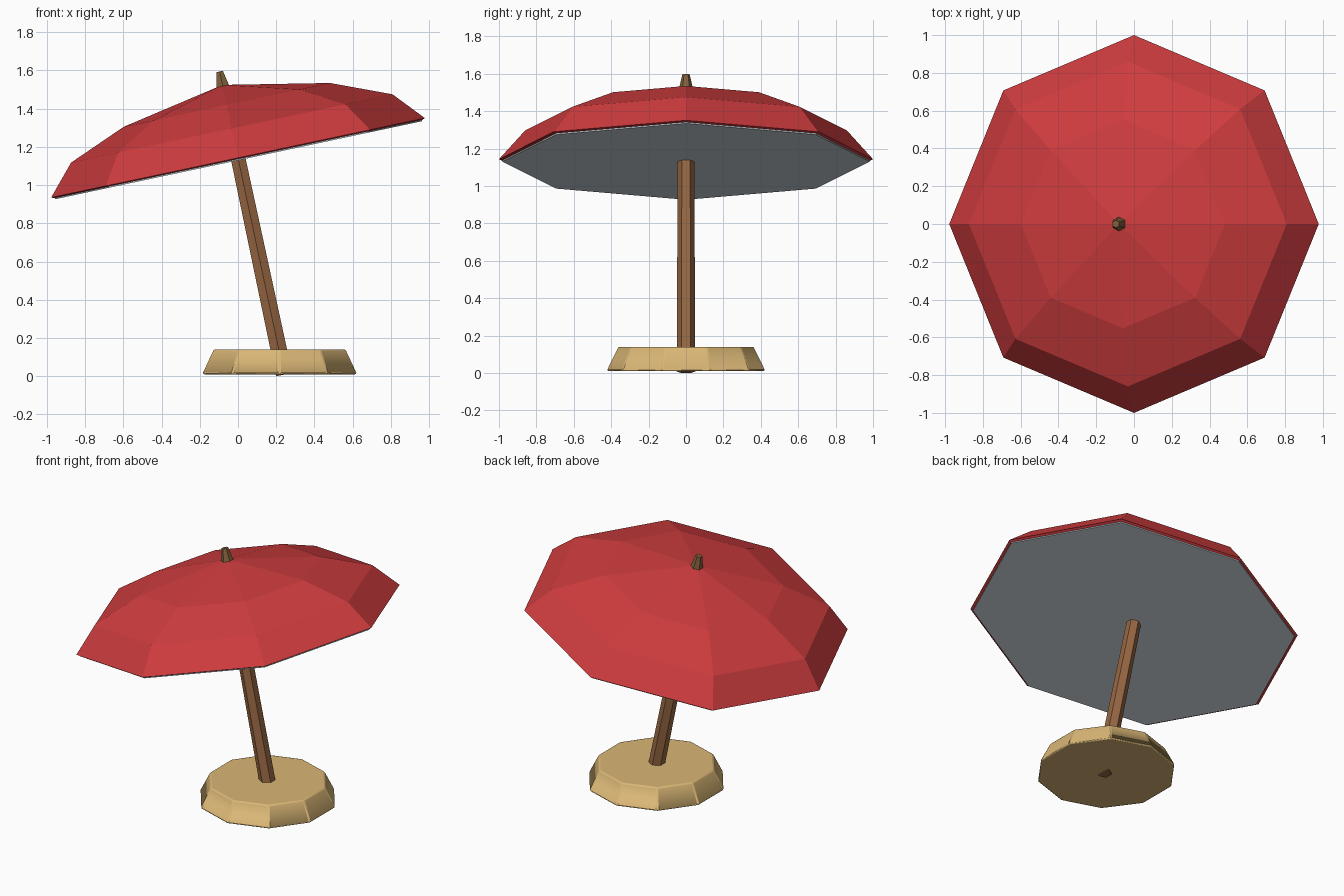
import bpy, bmesh, math
from mathutils import Matrix

if "Cube" in bpy.data.objects:
    bpy.data.objects.remove(bpy.data.objects["Cube"])

TILT = math.radians(-12)
# Canopy frame: origin at the rim centre, local z along the leaning pole
LEAN = Matrix.Translation((0, 0, 1.143)) @ Matrix.Rotation(TILT, 4, 'Y')


def material(name, rgb):
    m = bpy.data.materials.new(name)
    m.diffuse_color = (*rgb, 1)
    m.use_nodes = True
    m.node_tree.nodes["Principled BSDF"].inputs["Base Color"].default_value = m.diffuse_color
    return m


RED = material("canopy red", (0.62, 0.045, 0.048))
LINING = material("pale lining", (0.70, 0.77, 0.82))
WOOD = material("brown wood", (0.31, 0.135, 0.055))
KNOB = material("dark wood", (0.22, 0.12, 0.045))
SAND = material("sand stone", (0.70, 0.47, 0.18))


def lathe(name, profile, sides, mat, matrix, start=0.0):
    """Faceted solid from (radius, height) rings, bottom to top; radius 0 is a tip."""
    bm = bmesh.new()
    rings = []
    for r, z in profile:
        if r == 0:
            rings.append([bm.verts.new((0, 0, z))] * sides)
            continue
        angles = [start + math.tau * i / sides for i in range(sides)]
        rings.append([bm.verts.new((r * math.cos(a), r * math.sin(a), z)) for a in angles])
    for low, high in zip(rings, rings[1:]):
        for i in range(sides):
            j = (i + 1) % sides
            quad = [low[i], low[j], high[j], high[i]]
            bm.faces.new(list(dict.fromkeys(quad)))
    for ring in (rings[0], rings[-1]):
        if ring[0] != ring[1]:
            bm.faces.new(ring)
    bmesh.ops.recalc_face_normals(bm, faces=bm.faces)
    me = bpy.data.meshes.new(name)
    bm.to_mesh(me)
    bm.free()
    me.materials.append(mat)
    ob = bpy.data.objects.new(name, me)
    ob.matrix_world = matrix
    bpy.context.collection.objects.link(ob)
    return ob


# Eight-panel canopy with a pale disc closing its underside
lathe("canopy", [(0.985, -0.006), (1.0, 0.0), (0.86, 0.157), (0.552, 0.283), (0, 0.39)],
      8, RED, LEAN)
lathe("canopy_lining", [(0.982, -0.013), (0.982, -0.005)], 8, LINING, LEAN)

# Hexagonal pole, slightly thicker at the foot, and the knob above the canopy
lathe("pole", [(0.05, -1.16), (0.043, 0.2)], 6, WOOD, LEAN, math.pi / 2)
lathe("top_knob", [(0.043, 0.36), (0.02, 0.462)], 6, KNOB, LEAN, math.pi / 2)

# Ten-sided base with softened edges
base = lathe("base", [(0.422, 0.01), (0.422, 0.018), (0.362, 0.14)], 10, SAND,
             Matrix.Translation((0.218, 0, 0)), math.pi / 2)
bevel = base.modifiers.new("soft edges", 'BEVEL')
bevel.width = 0.012
bevel.segments = 2
bevel.limit_method = 'ANGLE'
bevel.angle_limit = math.radians(30)
bpy.context.view_layer.objects.active = base
base.select_set(True)
bpy.ops.object.shade_smooth_by_angle(angle=math.radians(30))
